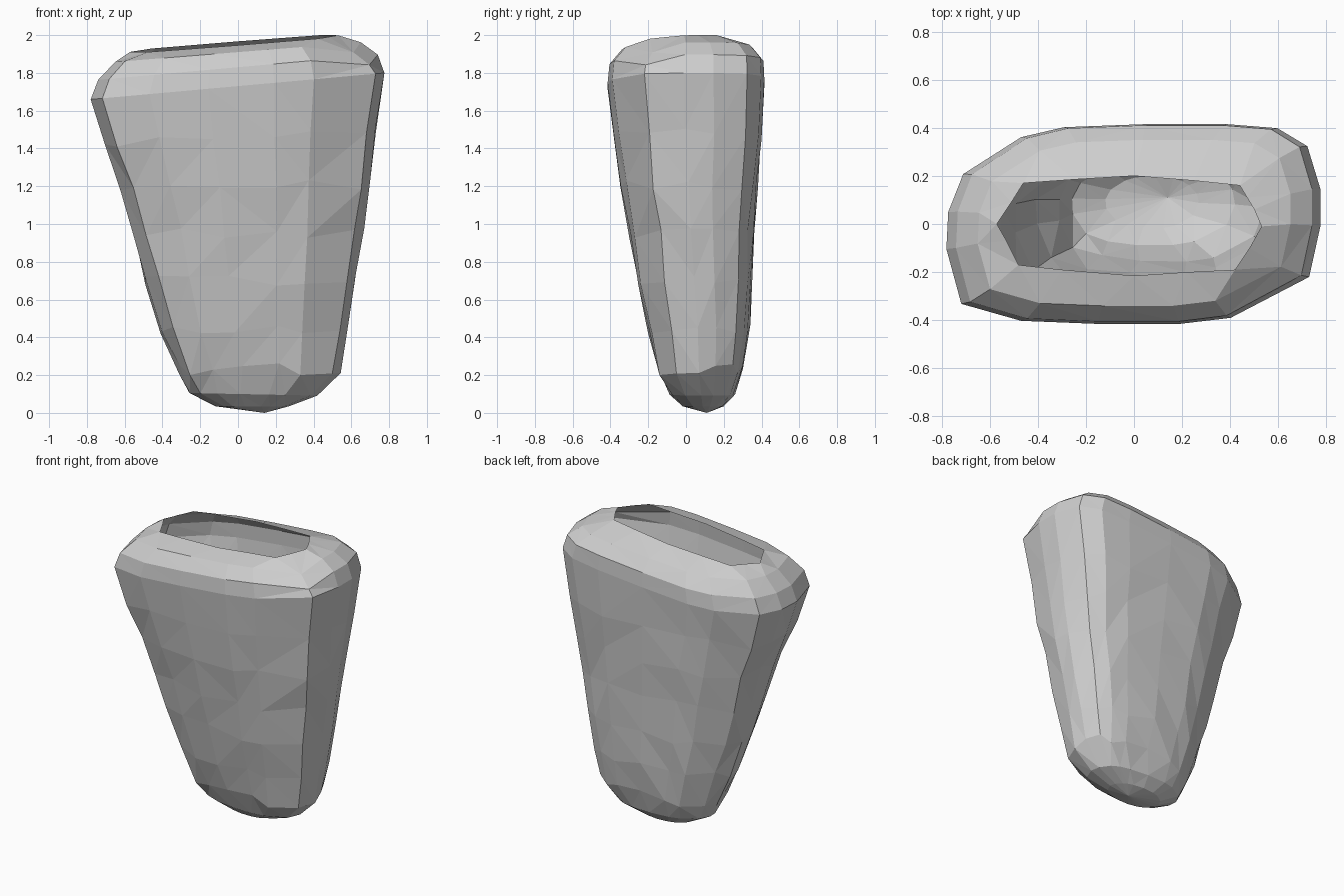
import bpy, bmesh, random
from mathutils import Vector

if "Cube" in bpy.data.objects:
    bpy.data.objects.remove(bpy.data.objects["Cube"])
random.seed(4)

stone = bpy.data.materials.new("stone grey")
stone.use_nodes = True
GREY = (0.62, 0.62, 0.62, 1)
stone.diffuse_color = GREY
stone.node_tree.nodes["Principled BSDF"].inputs["Base Color"].default_value = GREY

# Outline of the stone seen from above, in units of its half width and half depth
OUTLINE = [(1, -.02), (.94, -.53), (.52, -.94), (.25, -1), (-.2, -1), (-.6, -.97),
           (-.92, -.8), (-1, -.25), (-.99, .12), (-.91, .5), (-.6, .87), (-.37, .97),
           (.06, 1), (.5, 1), (.77, .96), (.93, .78), (1, .35)]
# Rim of the opening, point for point with the outline
RIM = [(.53, -.01), (.48, -.1), (.42, -.19), (.22, -.2), (0, -.215), (-.3, -.19),
       (-.48, -.17), (-.53, -.07), (-.57, 0), (-.51, .09), (-.46, .17), (-.25, .185),
       (0, .2), (.25, .18), (.44, .16), (.47, .11), (.5, .06)]
# Body levels: height, left, right, front, back, x tilt, roundness
LEVELS = [(.035, -.12, .27, -.02, .2, 0, .9), (.1, -.26, .42, -.09, .26, -.02, .6),
          (.23, -.315, .54, -.155, .305, 0, .4), (.45, -.41, .58, -.21, .335, 0, .35),
          (.7, -.495, .625, -.262, .35, 0, .3), (.95, -.56, .665, -.295, .36, 0, .25),
          (1.2, -.63, .70, -.345, .385, 0, .2), (1.45, -.71, .73, -.385, .4, .03, .1),
          (1.73, -.78, .775, -.415, .415, .09, 0), (1.83, -.74, .74, -.405, .41, .09, 0),
          (1.91, -.65, .65, -.34, .35, .08, 0)]

bm = bmesh.new()


def add_ring(points):
    return [bm.verts.new(p) for p in points]


def level_points(z, left, right, front, back, tilt_x, roundness):
    points = []
    for u, v in OUTLINE:
        d = Vector((u, v))
        d = d.lerp(d.normalized(), roundness)
        x = (left + right) / 2 + d.x * (right - left) / 2
        y = (front + back) / 2 + d.y * (back - front) / 2
        # small chipped irregularities on the flanks
        chip = .008 if .2 < z < 1.6 else 0
        # the shoulder is knocked down at one front corner
        sink = .05 if z > 1.8 and u > .9 and -.9 < v < -.3 else 0
        points.append((x + random.uniform(-chip, chip) * .5,
                       y + random.uniform(-chip, chip),
                       z + tilt_x * x - sink + random.uniform(-chip, chip) * 4))
    return points


# Body as one thin open skin, rising to the rim of the opening
rings = [add_ring(level_points(*level)) for level in LEVELS]
rings.append(add_ring([(x, y, 1.957 + .08 * x + .05 * y) for x, y in RIM]))
count = len(OUTLINE)
for a, b in zip(rings, rings[1:]):
    for i in range(count):
        j = (i + 1) % count
        bm.faces.new((a[j], a[i], b[i], b[j]))

# Closed foot
foot = bm.verts.new((.14, .11, 0))
for i in range(count):
    bm.faces.new((foot, rings[0][i], rings[0][(i + 1) % count]))

bmesh.ops.triangulate(bm, faces=bm.faces[:])
mesh = bpy.data.meshes.new("hollow_stone")
bm.to_mesh(mesh)
bm.free()
mesh.materials.append(stone)
body = bpy.data.objects.new("hollow_stone", mesh)
bpy.context.collection.objects.link(body)
